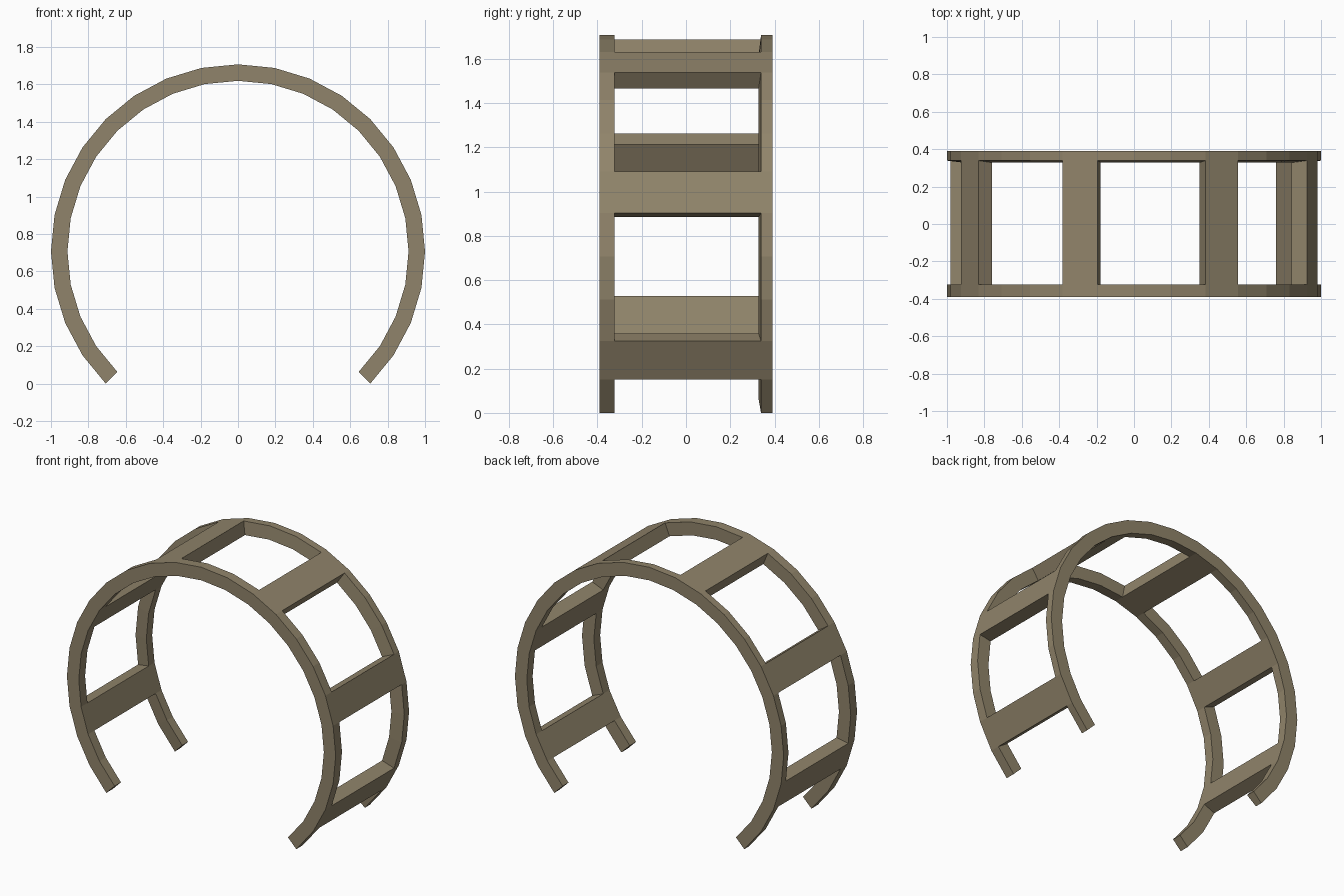
import bpy, bmesh, math

if "Cube" in bpy.data.objects:
    bpy.data.objects.remove(bpy.data.objects["Cube"])

SEGMENTS = 24                      # 270 degrees in 11.25 degree steps
CENTRE_Z = math.sqrt(0.5)
OUTER = (1.0, (-0.39, -0.323, 0.339, 0.39))     # radius, y of the rows
INNER = (0.912, (-0.39, -0.323, 0.328, 0.39))   # back hoop's inside face leans


def solid(seg, row):
    """Two hoops joined by a plank on every fourth segment."""
    if not (0 <= seg < SEGMENTS and 0 <= row < 3):
        return False
    return row != 1 or seg % 4 == 1


bm = bmesh.new()


def layer(radius, ys):
    grid = []
    for i in range(SEGMENTS + 1):
        a = math.radians(-45 + 11.25 * i)
        grid.append([bm.verts.new((radius * math.cos(a), y, CENTRE_Z + radius * math.sin(a)))
                     for y in ys])
    return grid


out, inn = layer(*OUTER), layer(*INNER)

# Curved skins, plus walls wherever a solid cell meets an opening
for i in range(SEGMENTS):
    for j in range(3):
        if not solid(i, j):
            continue
        ring = [(i, j), (i + 1, j), (i + 1, j + 1), (i, j + 1)]
        bm.faces.new([out[a][b] for a, b in ring])
        bm.faces.new([inn[a][b] for a, b in reversed(ring)])
        neighbours = [(i, j - 1), (i + 1, j), (i, j + 1), (i - 1, j)]
        for k, n in enumerate(neighbours):
            if not solid(*n):
                (a, b), (c, d) = ring[k], ring[(k + 1) % 4]
                bm.faces.new([out[c][d], out[a][b], inn[a][b], inn[c][d]])

bmesh.ops.delete(bm, geom=[v for v in bm.verts if not v.link_faces], context='VERTS')
bmesh.ops.recalc_face_normals(bm, faces=bm.faces)

mesh = bpy.data.meshes.new("arch_frame")
bm.to_mesh(mesh)
bm.free()
frame = bpy.data.objects.new("arch_frame", mesh)
bpy.context.collection.objects.link(frame)

# Tan brown finish
mat = bpy.data.materials.new("tan_brown")
mat.diffuse_color = (0.28, 0.23, 0.145, 1)
mat.use_nodes = True
mat.node_tree.nodes["Principled BSDF"].inputs["Base Color"].default_value = mat.diffuse_color
mesh.materials.append(mat)
